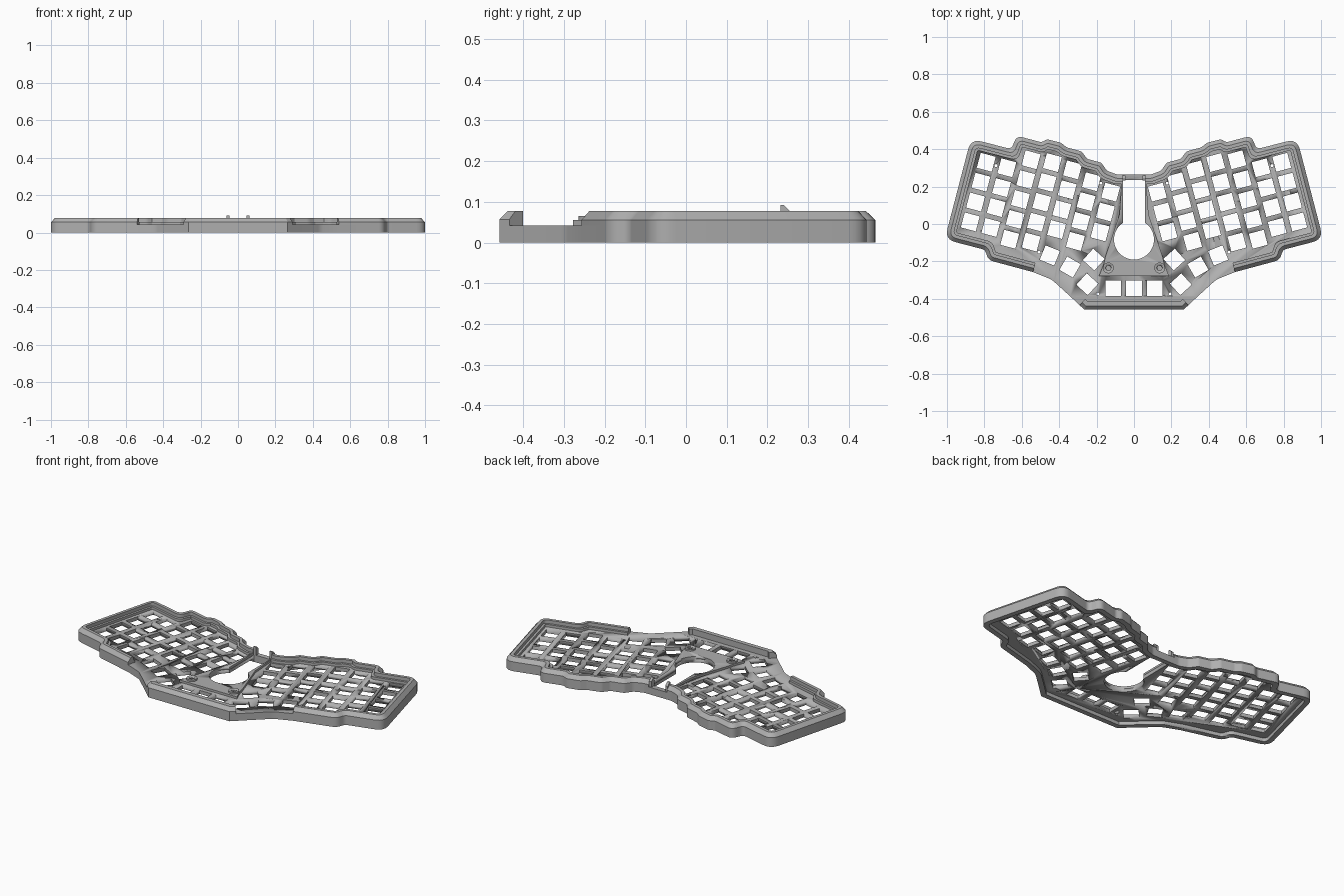
import bpy, bmesh, math
from mathutils import Vector, Matrix

cube = bpy.data.objects.get("Cube")
if cube:
    bpy.data.objects.remove(cube)

grey = bpy.data.materials.new("case_grey")
grey.use_nodes = True
colour = (0.43, 0.43, 0.43, 1)
grey.diffuse_color = colour
grey.node_tree.nodes["Principled BSDF"].inputs["Base Color"].default_value = colour

PLATE_TOP, PLATE_BOTTOM, RIM_TOP = 0.042, 0.021, 0.077


def finish(bm, name):
    bmesh.ops.recalc_face_normals(bm, faces=bm.faces)
    mesh = bpy.data.meshes.new(name)
    bm.to_mesh(mesh)
    bm.free()
    mesh.materials.append(grey)
    mesh.shade_smooth()
    mesh.set_sharp_from_angle(angle=math.radians(28))
    obj = bpy.data.objects.new(name, mesh)
    bpy.context.collection.objects.link(obj)
    return obj


def prism(bm, pts, z0, z1):
    rings = [[bm.verts.new((x, y, z)) for x, y in pts] for z in (z0, z1)]
    bm.faces.new(rings[0])
    bm.faces.new(rings[1])
    for i in range(len(pts)):
        j = (i + 1) % len(pts)
        bm.faces.new((rings[0][i], rings[0][j], rings[1][j], rings[1][i]))


def circle(cx, cy, r, n, start=0.0):
    return [(cx + r * math.cos(start + math.tau * i / n),
             cy + r * math.sin(start + math.tau * i / n)) for i in range(n)]


def square(cx, cy, size, angle):
    return circle(cx, cy, size / math.sqrt(2), 4, angle + math.pi / 4)


def mirrored(half):
    """Close a right-hand outline with its left-hand copy."""
    return half + [(-p[0],) + tuple(p[1:]) for p in reversed(half)]


def rounded_offset(pts, d, closed, steps=6):
    """Offset a clockwise path of (x, y, radius) inward and round its corners."""
    n = len(pts)
    P = [Vector(p[:2]) for p in pts]
    moved, turns = [], []
    for i in range(n):
        a = P[i] - P[i - 1] if closed or i > 0 else P[1] - P[0]
        b = P[(i + 1) % n] - P[i] if closed or i < n - 1 else a
        a, b = a.normalized(), b.normalized()
        na, nb = Vector((a.y, -a.x)), Vector((b.y, -b.x))
        moved.append(P[i] + (na + nb) * d / (1 + na.dot(nb)))
        turns.append(math.atan2(a.x * b.y - a.y * b.x, a.dot(b)))
    out = []
    for i in range(n):
        r, p, turn = pts[i][2], moved[i], turns[i]
        if r == 0 or (not closed and i in (0, n - 1)):
            out.append(p)
            continue
        back, ahead = moved[i - 1] - p, moved[(i + 1) % n] - p
        r = max(0.004, r - d if turn < 0 else r + d)
        t = min(r * math.tan(abs(turn) / 2), 0.45 * back.length, 0.45 * ahead.length)
        s, e = p + back.normalized() * t, p + ahead.normalized() * t
        for k in range(steps + 1):
            u = k / steps
            out.append(s * (1 - u) ** 2 + p * 2 * u * (1 - u) + e * u * u)
    return out


def sweep(name, path, profile):
    """Sweep an (inset, height) profile along an open path."""
    bm = bmesh.new()
    rows = [[bm.verts.new((p.x, p.y, z)) for p in rounded_offset(path, d, False)]
            for d, z in profile]
    for a, b in zip(rows, rows[1:] + rows[:1]):
        for i in range(len(a) - 1):
            bm.faces.new((a[i], a[i + 1], b[i + 1], b[i]))
    bm.faces.new([r[0] for r in rows])
    bm.faces.new([r[-1] for r in rows])
    return finish(bm, name)


def cut(obj, bm):
    cutter = finish(bm, "cutter")
    cutter.hide_render = True
    mod = obj.modifiers.new("cut", "BOOLEAN")
    mod.operation, mod.solver, mod.object = "DIFFERENCE", "EXACT", cutter
    bpy.context.view_layer.objects.active = obj
    bpy.ops.object.modifier_apply(modifier=mod.name)
    bpy.data.objects.remove(cutter)


# Right half of the case outline, back centre to front: x, y, corner radius
wall = [(0.06, 0.264, 0), (0.09, 0.264, 0.05), (0.145, 0.285, 0.04), (0.175, 0.328, 0.03),
        (0.25, 0.348, 0.03), (0.28, 0.388, 0.03), (0.36, 0.41, 0.03), (0.39, 0.434, 0.03),
        (0.465, 0.453, 0.03), (0.495, 0.437, 0.03), (0.628, 0.472, 0.05), (0.655, 0.4, 0.03),
        (0.872, 0.456, 0.06), (1.012, -0.082, 0.06), (0.797, -0.138, 0.03),
        (0.778, -0.193, 0.05), (0.54, -0.257, 0)]
thumb_edge = [(0.44, -0.297, 0.1), (0.34, -0.388, 0.1), (0.265, -0.458, 0)]
outline = wall + thumb_edge
outline = outline + [(-x, y, r) for x, y, r in reversed(outline)]

# Base with a hollow underside
bm = bmesh.new()
prism(bm, rounded_offset(outline, 0, True), 0, PLATE_TOP)
base = finish(bm, "base_plate")
bm = bmesh.new()
prism(bm, rounded_offset(outline, 0.03, True), -0.1, PLATE_BOTTOM)
cut(base, bm)

# Key openings: tilted staggered columns plus the thumb arc
tilt = math.radians(15)
inward = Vector((-math.cos(tilt), -math.sin(tilt)))
up = Vector((-math.sin(tilt), math.cos(tilt)))
keys = []
columns = [(0, 4), (0, 4), (0.075, 5), (0.09, 5), (0.08, 4), (0.045, 4), (0.018, 3)]
for col, (stagger, count) in enumerate(columns):
    for row in range(count):
        p = Vector((0.79, 0.33)) + inward * 0.114 * col + up * (stagger - 0.11 * row)
        keys.append((p.x, p.y, tilt))
for x, y, deg in [(0.45, -0.168, 22), (0.342, -0.23, 30), (0.25, -0.322, 42),
                  (0.215, -0.19, 42), (0.11, -0.343, 0)]:
    keys.append((x, y, math.radians(deg)))

bm = bmesh.new()
for x, y, angle in keys:
    for side in (1, -1):
        prism(bm, square(side * x, y, 0.083, side * angle), -0.1, 0.2)
prism(bm, square(0, -0.343, 0.083, 0), -0.1, 0.2)
for x, y in [(0.738, 0.312), (0.177, 0.218), (0.193, -0.374), (0.508, -0.15)]:
    for side in (1, -1):
        prism(bm, circle(side * x, y, 0.008, 10), -0.1, 0.2)
cut(base, bm)


# Keyhole-shaped opening in the middle
def keyhole():
    new = bmesh.new()
    r, cy, half = 0.107, -0.083, 0.06
    a0 = math.acos(half / r)
    sweep_angle = math.pi + 2 * a0
    arc = [(r * math.cos(a0 - sweep_angle * i / 32), cy + r * math.sin(a0 - sweep_angle * i / 32))
           for i in range(33)]
    prism(new, [(-half, 0.235), (half, 0.235)] + arc, -0.1, 0.2)
    return new


cut(base, keyhole())

# Raised controller platform with two screw bosses
bm = bmesh.new()
prism(bm, mirrored([(0.066, 0.215), (0.078, 0.05), (0.152, -0.17), (0.162, -0.215),
                    (0.188, -0.278)]), 0.04, 0.055)
platform = finish(bm, "controller_platform")
cut(platform, keyhole())
for side, label in ((1, "left"), (-1, "right")):
    bm = bmesh.new()
    prism(bm, circle(side * 0.137, -0.235, 0.029, 24), 0.05, 0.065)
    boss = finish(bm, label + "_screw_boss")
    bm = bmesh.new()
    prism(bm, circle(side * 0.137, -0.235, 0.015, 6), 0.056, 0.1)
    cut(boss, bm)

# High rim on both sides, with outer chamfer and inner ledge
rim = [(0, 0.04), (0, 0.055), (0.02, RIM_TOP), (0.038, RIM_TOP), (0.038, 0.057),
       (0.051, 0.057), (0.051, 0.04)]
sweep("left_rim", wall, rim)
sweep("right_rim", [(-x, y, r) for x, y, r in reversed(wall)], rim)

# Front wall
front = [(0.291, -0.434, 0), (0.265, -0.458, 0)]
front += [(-x, y, r) for x, y, r in reversed(front)]
sweep("front_wall", front, [(0, 0.04), (0, 0.057), (0.02, RIM_TOP), (0.045, RIM_TOP), (0.045, 0.04)])

# Small hooks beside the cable gap
for side, label in ((1, "left"), (-1, "right")):
    bm = bmesh.new()
    prism(bm, [(0.232, 0.04), (0.232, 0.092), (0.24, 0.092), (0.258, 0.075), (0.258, 0.04)],
          0.045, 0.061)
    for v in bm.verts:
        y, z, x = v.co
        v.co = (side * x, y, z)
    finish(bm, label + "_cable_hook")
